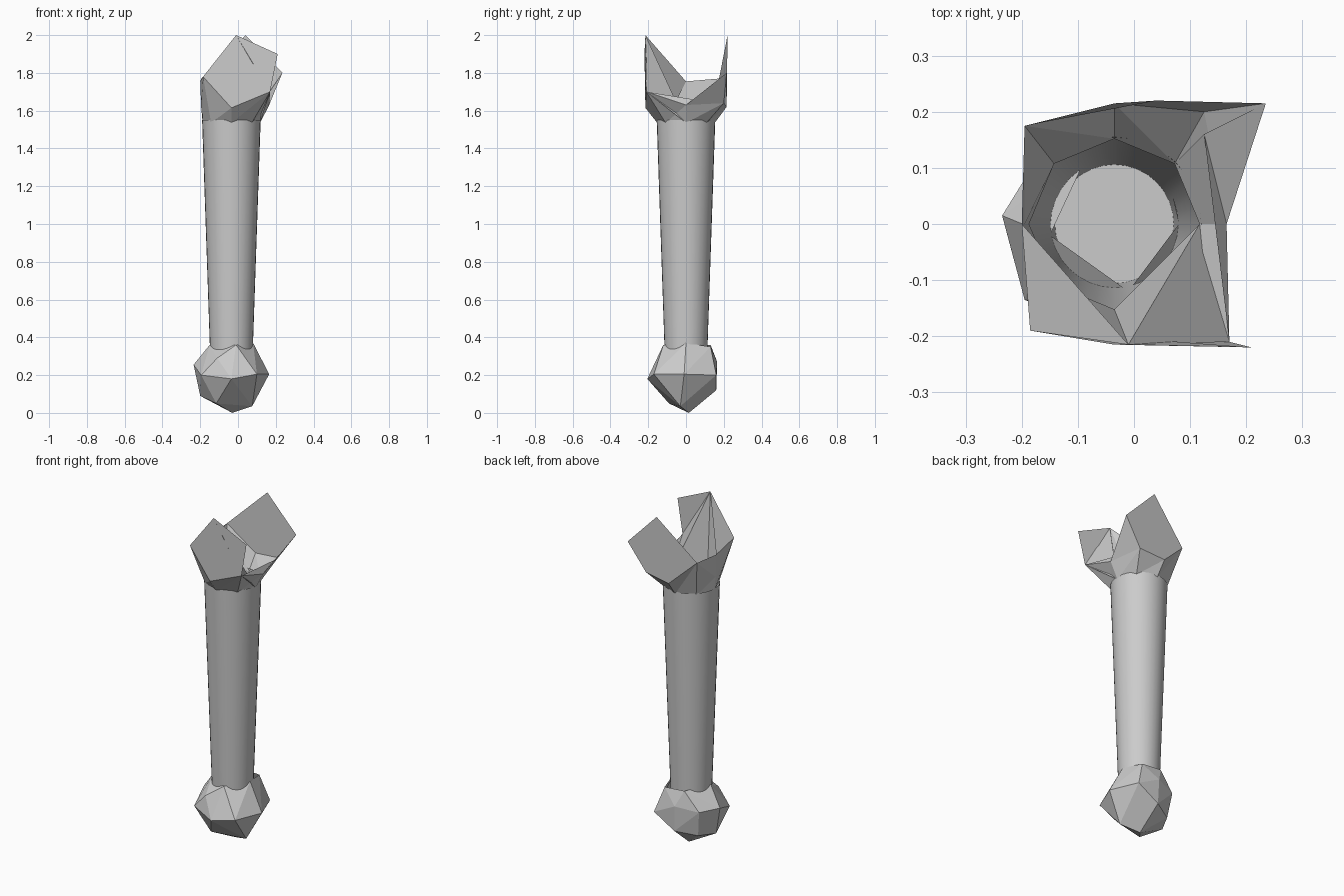
import bpy, bmesh, math
from mathutils import Vector

cube = bpy.data.objects.get("Cube")
if cube:
    bpy.data.objects.remove(cube, do_unlink=True)

grey = bpy.data.materials.new("plain_grey")
grey.use_nodes = True
colour = (0.6, 0.6, 0.6, 1)
grey.diffuse_color = colour
grey.node_tree.nodes["Principled BSDF"].inputs["Base Color"].default_value = colour

AXIS_X = -0.035


def finish(name, bm):
    mesh = bpy.data.meshes.new(name)
    bm.to_mesh(mesh)
    bm.free()
    mesh.materials.append(grey)
    obj = bpy.data.objects.new(name, mesh)
    bpy.context.collection.objects.link(obj)
    return obj


def ring(bm, radius, z, count):
    start = -math.pi / 2
    return [bm.verts.new((AXIS_X + radius * math.cos(start + math.tau * i / count),
                          radius * math.sin(start + math.tau * i / count), z))
            for i in range(count)]


# Hollow tapered shaft with a floor deep inside the pommel
bm = bmesh.new()
low, high = ring(bm, 0.106, 0.12, 32), ring(bm, 0.155, 1.55, 32)
for i in range(32):
    j = (i + 1) % 32
    bm.faces.new((low[i], low[j], high[j], high[i])).smooth = True
bm.faces.new(low)
finish("shaft", bm)

# Rough faceted pommel, open where the shaft enters
pommel_points = [
    (.165, -.01, .205), (-.035, -.205, .18), (.1, -.17, .205), (-.03, .015, 0),
    (.075, -.03, .035), (-.115, -.09, .05), (-.2, 0, .09), (-.235, .015, .255),
    (-.195, -.135, .2), (-.11, -.15, .29), (-.15, -.02, .36), (-.01, -.12, .36),
    (.08, 0, .37), (-.08, .13, .36), (.05, .13, .35), (-.04, .165, .27),
    (-.17, .12, .25), (.1, .16, .2), (-.035, .16, .12), (-.15, .1, .1)]
bm = bmesh.new()
for p in pommel_points:
    bm.verts.new(p)
bmesh.ops.convex_hull(bm, input=bm.verts)
bm.normal_update()
caps = [f for f in bm.faces if all(v.co.z > 0.34 for v in f.verts)]
bmesh.ops.delete(bm, geom=caps, context='FACES')
bmesh.ops.dissolve_limit(bm, angle_limit=0.1, verts=bm.verts, edges=bm.edges)
finish("pommel", bm)

# Broken crown: skirt from the shaft, two tall shards, low side walls
bm = bmesh.new()
new = bm.verts.new
base = ring(bm, 0.152, 1.535, 8)
front = [new(p) for p in ((-.01, -.215, 2), (.21, -.22, 1.9), (.17, -.21, 1.7),
                          (-.035, -.215, 1.615), (-.185, -.19, 1.78))]
back = [new(p) for p in ((.04, .22, 2), (.235, .215, 1.8), (.125, .2, 1.64),
                         (-.035, .215, 1.62), (-.195, .175, 1.77))]
left_rim, left_low = new((-.2, 0, 1.755)), new((-.195, 0, 1.62))
right_rim, right_inner = new((.165, 0, 1.63)), new((.125, .16, 1.64))

middle = [front[3], front[2], right_rim, back[2], back[3], back[4], left_low, front[4]]
for i in range(8):
    j = (i + 1) % 8
    bm.faces.new((base[i], base[j], middle[j]))
    bm.faces.new((base[i], middle[j], middle[i]))

for face in (
        # Shards
        front, back[::-1],
        # Side walls
        (left_rim, left_low, front[4]), (left_rim, back[4], left_low),
        (right_rim, back[2], back[1]), (right_rim, back[1], right_inner),
        (right_rim, right_inner, front[2]),
        # Inner slopes
        (front[0], front[4], left_rim), (front[0], left_rim, base[7]),
        (front[0], base[7], base[0]), (front[0], base[0], base[2]),
        (front[0], base[2], front[2]),
        (right_inner, base[3], base[2]), (right_inner, base[2], right_rim)):
    bm.faces.new(face)
finish("crown", bm)
